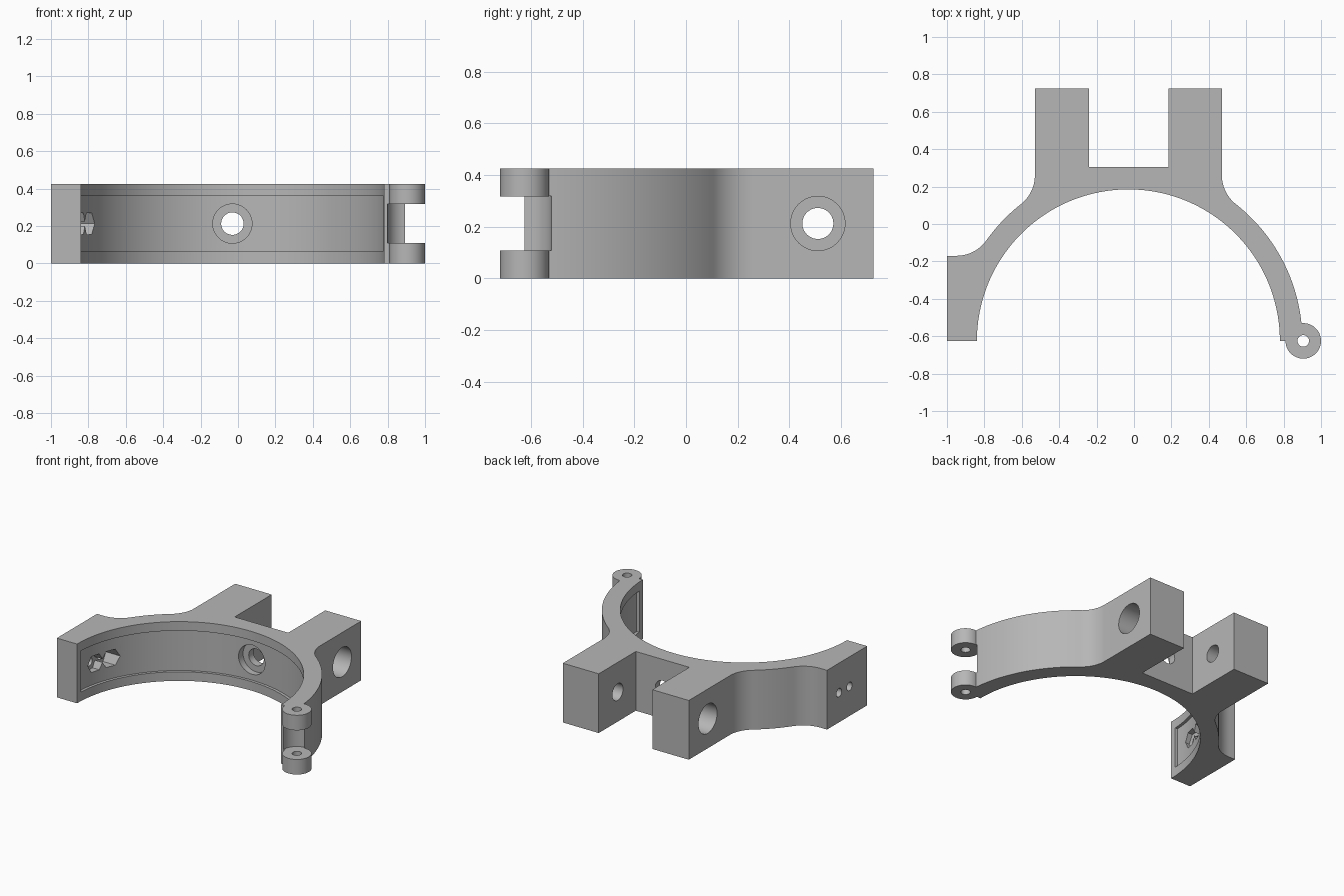
import bpy
import bmesh
from math import sin, cos, pi, radians, atan2
from mathutils import Matrix

cube = bpy.data.objects.get("Cube")
if cube:
    bpy.data.objects.remove(cube, do_unlink=True)

H = 0.425                      # height of the clamp
MID = H / 2
CX, CY = -0.03, -0.625         # centre of the ring
R_IN, R_OUT = 0.81, 0.93
HINGE = (0.905, -0.625)

grey = bpy.data.materials.new("plain grey")
grey.use_nodes = True
grey.diffuse_color = (0.47, 0.47, 0.47, 1)
grey.node_tree.nodes["Principled BSDF"].inputs["Base Color"].default_value = (0.47, 0.47, 0.47, 1)


def arc(cx, cy, r, a0, a1, n):
    """Points along an arc, angles in radians."""
    return [(cx + r * cos(a0 + (a1 - a0) * i / n),
             cy + r * sin(a0 + (a1 - a0) * i / n)) for i in range(n + 1)]


def finish(name, bm):
    bmesh.ops.recalc_face_normals(bm, faces=bm.faces)
    mesh = bpy.data.meshes.new(name)
    bm.to_mesh(mesh)
    bm.free()
    mesh.materials.append(grey)
    obj = bpy.data.objects.new(name, mesh)
    bpy.context.collection.objects.link(obj)
    return obj


def prism(name, points, z0, z1):
    """Extrude a plan outline from z0 to z1."""
    bm = bmesh.new()
    face = bm.faces.new([bm.verts.new((x, y, z0)) for x, y in points])
    new = bmesh.ops.extrude_face_region(bm, geom=[face])["geom"]
    bmesh.ops.translate(bm, vec=(0, 0, z1 - z0),
                        verts=[v for v in new if isinstance(v, bmesh.types.BMVert)])
    return finish(name, bm)


def rod(name, start, axis, length, r, sides=48):
    """Cylinder running from start along +axis."""
    bm = bmesh.new()
    bmesh.ops.create_cone(bm, cap_ends=True, segments=sides,
                          radius1=r, radius2=r, depth=length)
    bmesh.ops.translate(bm, vec=(0, 0, length / 2), verts=bm.verts)
    turn = {"X": Matrix.Rotation(pi / 2, 4, "Y"),
            "Y": Matrix.Rotation(-pi / 2, 4, "X"),
            "Z": Matrix.Identity(4)}[axis]
    bmesh.ops.transform(bm, matrix=Matrix.Translation(start) @ turn, verts=bm.verts)
    return finish(name, bm)


def combine(tool, operation="DIFFERENCE"):
    """Apply a tool to the clamp body and remove the tool."""
    mod = body.modifiers.new("shape", "BOOLEAN")
    mod.operation = operation
    mod.solver = "EXACT"
    mod.object = tool
    bpy.context.view_layer.objects.active = body
    bpy.ops.object.modifier_apply(modifier=mod.name)
    bpy.data.objects.remove(tool, do_unlink=True)


# Plan outline: outer arc, two arms, clamp block, inner arc
fr, fy = 0.196, 0.26                       # fillet beside each arm
arm_x = 0.5 + fr
arm_angle = atan2(fy - CY, arm_x)
br = 0.198                                 # fillet above the clamp block
bx, by = -0.95, -0.17 + br
block_angle = atan2(by - CY, bx - CX)

outline = arc(CX, CY, R_OUT, 0, arm_angle, 32)
outline += arc(CX + arm_x, fy, fr, arm_angle + pi, pi, 14)[1:]
outline += [(0.47, 0.725), (0.185, 0.725), (0.185, 0.305),
            (-0.24, 0.305), (-0.24, 0.725), (-0.53, 0.725)]
outline += arc(CX - arm_x, fy, fr, 0, -arm_angle, 14)
outline += arc(CX, CY, R_OUT, pi - arm_angle, block_angle, 14)[1:]
outline += arc(bx, by, br, block_angle - pi, -pi / 2, 14)[1:]
outline += [(-1, -0.17), (-1, CY)]
outline += arc(CX, CY, R_IN, pi, 0, 96)
body = prism("clamp_body", outline, 0, H)

# Shallow groove around the inner wall
lip = radians(3)
groove = arc(CX, CY, 0.83, lip, pi - lip, 96) + arc(CX, CY, 0.7, pi - lip, lip, 48)
combine(prism("groove", groove, 0.065, 0.36))

# Hinge: clearance between two knuckles, then the pin hole
combine(rod("hinge_gap", (*HINGE, 0.108), "Z", 0.21, 0.105))
for z in (0, H - 0.108):
    combine(rod("knuckle", (*HINGE, z), "Z", 0.108, 0.095), "UNION")
combine(rod("pin_hole", (*HINGE, -0.1), "Z", 0.7, 0.031, 32))

# Centre bolt hole with a counterbore from inside
combine(rod("centre_hole", (CX, 0, MID), "Y", 0.5, 0.06))
combine(rod("centre_counterbore", (CX, 0, MID), "Y", 0.25, 0.105))

# Cross bolt holes through the arms, counterbored on the outer sides
combine(rod("arm_hole", (-0.8, 0.51, MID), "X", 1.6, 0.06))
combine(rod("left_counterbore", (0.27, 0.51, MID), "X", 0.4, 0.105))
combine(rod("right_counterbore", (-0.73, 0.51, MID), "X", 0.4, 0.105))

# Two screw holes in the clamp block with hexagonal nut pockets inside
for y in (-0.307, -0.425):
    combine(rod("screw_hole", (-1.1, y, MID), "X", 0.4, 0.03, 32))
    combine(rod("nut_pocket", (-0.88, y, MID), "X", 0.2, 0.066, 6))

# Smooth the curved walls, keep edges crisp
bpy.ops.object.select_all(action="DESELECT")
body.select_set(True)
bpy.context.view_layer.objects.active = body
bpy.ops.object.shade_smooth_by_angle(angle=radians(25))
